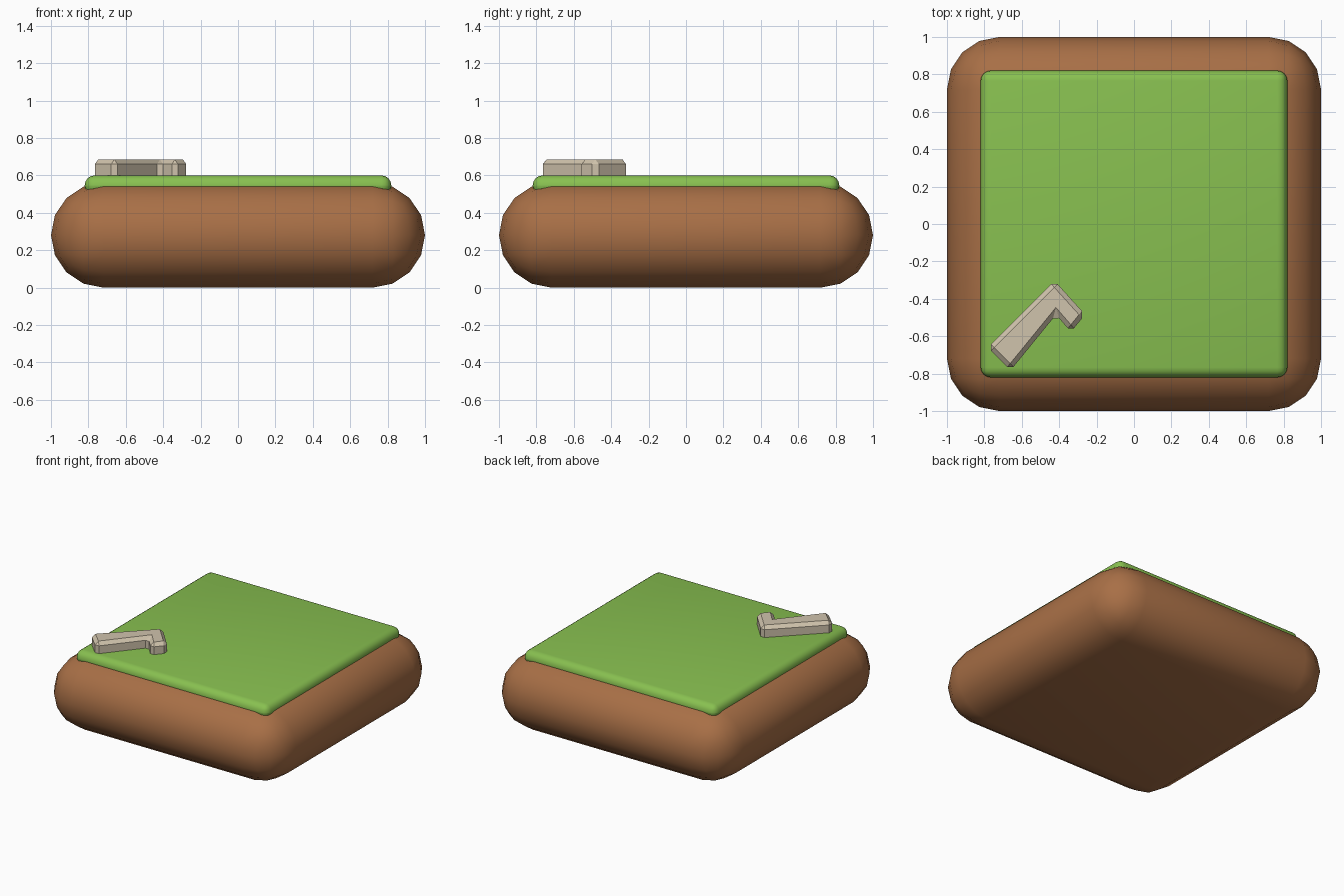
import bpy, bmesh

if "Cube" in bpy.data.objects:
    bpy.data.objects.remove(bpy.data.objects["Cube"])


def material(name, rgb):
    """Flat colour given as sRGB 0-255, stored linear."""
    m = bpy.data.materials.new(name)
    lin = [((c / 255 + 0.055) / 1.055) ** 2.4 for c in rgb]
    m.diffuse_color = (*lin, 1)
    m.use_nodes = True
    m.node_tree.nodes["Principled BSDF"].inputs["Base Color"].default_value = m.diffuse_color
    return m


def rounded_prism(name, outline, z0, z1, radius, segments, mat, smooth):
    """Extrude an outline from z0 to z1 and round every edge."""
    bm = bmesh.new()
    base = bm.faces.new([bm.verts.new((x, y, z0)) for x, y in outline])
    top = bmesh.ops.extrude_face_region(bm, geom=[base])["geom"]
    bmesh.ops.translate(bm, vec=(0, 0, z1 - z0),
                        verts=[v for v in top if isinstance(v, bmesh.types.BMVert)])
    bmesh.ops.recalc_face_normals(bm, faces=bm.faces)
    bmesh.ops.bevel(bm, geom=bm.edges[:], offset=radius, segments=segments,
                    profile=0.5, affect='EDGES')
    bmesh.ops.remove_doubles(bm, verts=bm.verts, dist=0.001)
    bmesh.ops.recalc_face_normals(bm, faces=bm.faces)
    mesh = bpy.data.meshes.new(name)
    bm.to_mesh(mesh)
    bm.free()
    mesh.materials.append(mat)
    for p in mesh.polygons:
        p.use_smooth = smooth
    obj = bpy.data.objects.new(name, mesh)
    bpy.context.collection.objects.link(obj)
    return obj


def square(h):
    return [(-h, -h), (h, -h), (h, h), (-h, h)]


dirt = material("dirt brown", (168, 111, 70))
grass = material("grass green", (136, 192, 80))
stone = material("pale stone", (208, 195, 172))

# Pillow-shaped earth block
rounded_prism("dirt_block", square(1.0), 0, 0.56, 0.28, 4, dirt, True)

# Grass slab set into the top of the earth
rounded_prism("grass_slab", square(0.82), 0.49, 0.60, 0.054, 4, grass, True)

# Chamfered bent stone lying diagonally in the front left corner
bent = [(-0.783, -0.66), (-0.66, -0.783), (-0.417, -0.485),
        (-0.337, -0.577), (-0.261, -0.484), (-0.425, -0.303)]
rounded_prism("bent_stone", bent, 0.57, 0.685, 0.025, 1, stone, False)
